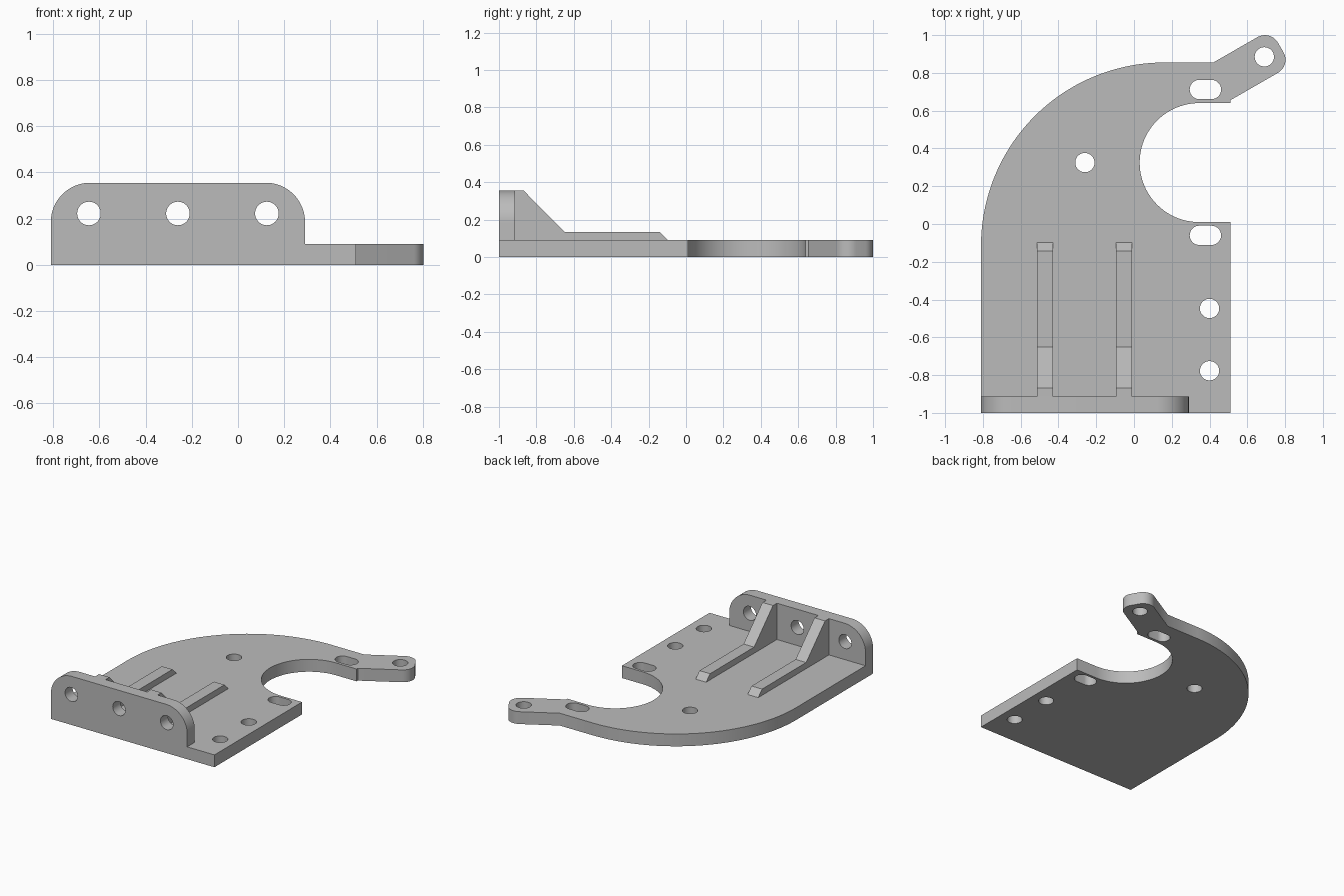
import bpy
import bmesh
from math import cos, sin, radians
from mathutils import Matrix

cube = bpy.data.objects.get("Cube")
if cube:
    bpy.data.objects.remove(cube, do_unlink=True)

# Single grey finish
GREY = (0.5, 0.5, 0.5, 1.0)
grey = bpy.data.materials.new("plain grey")
grey.use_nodes = True
grey.diffuse_color = GREY
grey.node_tree.nodes["Principled BSDF"].inputs["Base Color"].default_value = GREY


def arc(cx, cy, r, start, end, steps=24):
    angles = [radians(start + (end - start) * i / steps) for i in range(steps + 1)]
    return [(cx + r * cos(a), cy + r * sin(a)) for a in angles]


def hole(cx, cy, r=0.051):
    return arc(cx, cy, r, 0, 352.5, 47)


def slot(cx, cy, half=0.032, r=0.051):
    return arc(cx + half, cy, r, -90, 90) + arc(cx - half, cy, r, 90, 270)


def extrude(name, outlines, depth, matrix):
    """Fill the outlines (inner ones become holes), extrude and place them."""
    curve = bpy.data.curves.new(name, 'CURVE')
    curve.dimensions = '2D'
    curve.fill_mode = 'BOTH'
    curve.extrude = depth / 2
    for points in outlines:
        spline = curve.splines.new('POLY')
        spline.points.add(len(points) - 1)
        for p, (x, y) in zip(spline.points, points):
            p.co = (x, y, 0, 1)
        spline.use_cyclic_u = True
    temp = bpy.data.objects.new(name + " outline", curve)
    bpy.context.collection.objects.link(temp)
    graph = bpy.context.evaluated_depsgraph_get()
    mesh = bpy.data.meshes.new_from_object(temp.evaluated_get(graph))
    bpy.data.objects.remove(temp, do_unlink=True)
    bpy.data.curves.remove(curve)

    bm = bmesh.new()
    bm.from_mesh(mesh)
    bmesh.ops.remove_doubles(bm, verts=bm.verts, dist=0.0001)
    bm.transform(matrix)
    bmesh.ops.recalc_face_normals(bm, faces=bm.faces)
    bm.to_mesh(mesh)
    bm.free()
    mesh.name = name
    mesh.materials.clear()
    mesh.materials.append(grey)
    mesh.shade_smooth()
    mesh.set_sharp_from_angle(angle=radians(30))
    obj = bpy.data.objects.new(name, mesh)
    bpy.context.collection.objects.link(obj)
    return obj


LEFT, RIGHT, FRONT, THICK = -0.81, 0.51, -1.0, 0.09
WALL, TOP = 0.087, 0.355


# Base plate with curved back, round cut-out and angled arm
def on_arm(along, across):
    c, s = cos(radians(30)), sin(radians(30))
    return along * c - across * s, along * s + across * c


plate = [(LEFT, FRONT)]
plate += arc(0.16, -0.115, 0.97, 180, 90, 48)
plate += [(0.42, 0.855)]
plate += arc(*on_arm(1.06, 0.45), 0.08, 120, 30, 16)
plate += arc(*on_arm(1.06, 0.392), 0.08, 30, -60, 16)
plate += [(RIGHT, 0.655), (RIGHT, 0.64)]
plate += arc(0.345, 0.325, 0.315, 90, 270, 48)
plate += [(RIGHT, 0.01), (RIGHT, FRONT)]
openings = [hole(-0.26, 0.325), hole(0.69, 0.885),
            hole(0.4, -0.447), hole(0.4, -0.777),
            slot(0.378, 0.712), slot(0.378, -0.06)]
extrude("base_plate", [plate] + openings, THICK,
        Matrix.Translation((0, 0, THICK / 2)))

# Upright front flange with rounded upper corners
end, r = 0.29, 0.17
flange = [(LEFT, THICK)]
flange += arc(LEFT + r, TOP - r, r, 180, 90)
flange += arc(end - r, TOP - r, r, 90, 0)
flange += [(end, THICK)]
extrude("front_flange", [flange] + [hole(x, 0.222) for x in (-0.645, -0.26, 0.125)],
        WALL, Matrix.Translation((0, FRONT + WALL / 2, 0)) @ Matrix.Rotation(radians(90), 4, 'X'))

# Two stiffening ribs behind the flange
rib = [(FRONT + WALL, THICK), (FRONT + WALL, TOP), (-0.868, TOP),
       (-0.65, 0.135), (-0.142, 0.135), (-0.097, THICK)]
side_on = Matrix(((0, 0, 1, 0), (1, 0, 0, 0), (0, 1, 0, 0), (0, 0, 0, 1)))
for name, x in (("right_rib", -0.472), ("left_rib", -0.052)):
    extrude(name, [rib], 0.085, Matrix.Translation((x, 0, 0)) @ side_on)
